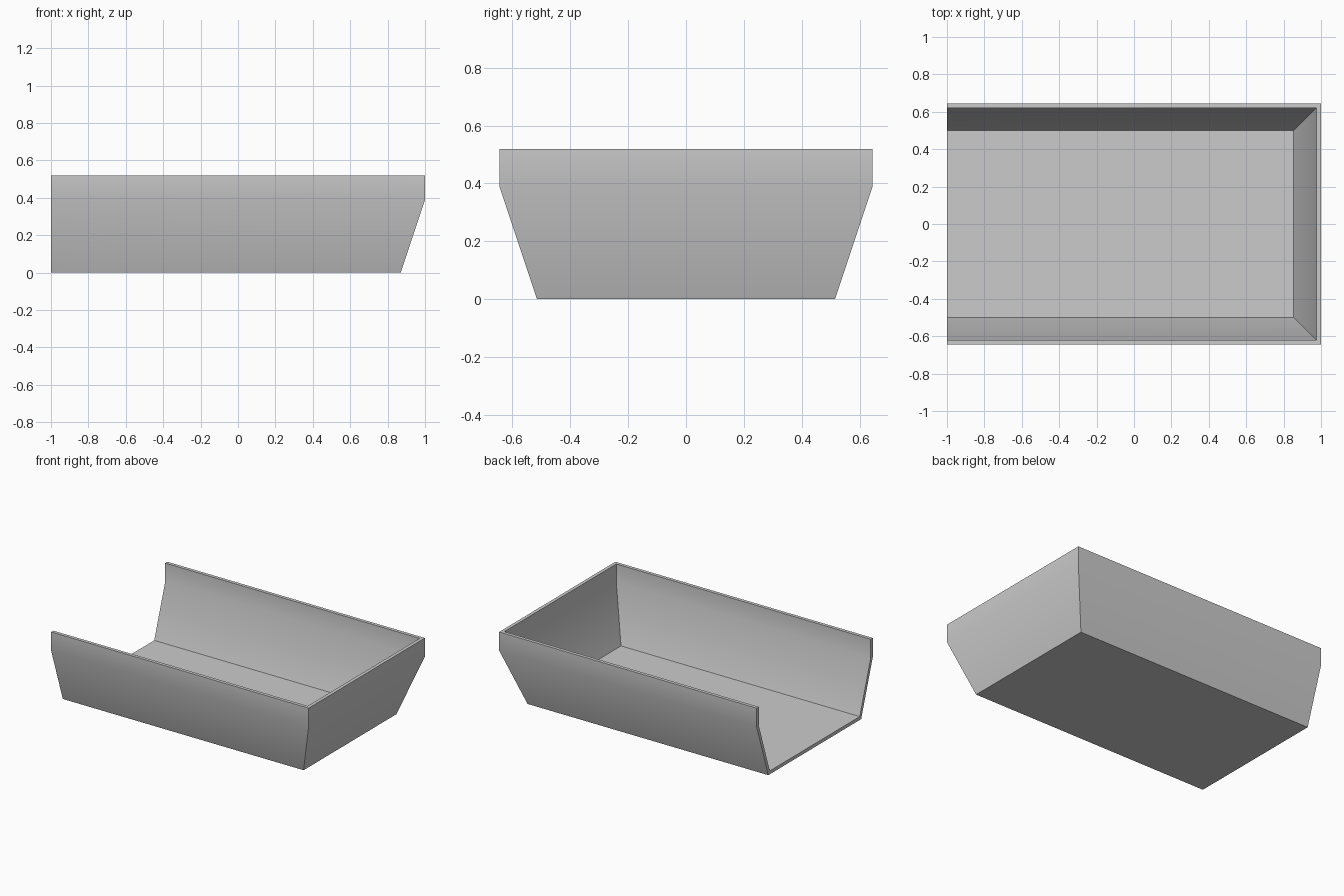
import bpy
import bmesh

cube = bpy.data.objects.get("Cube")
if cube:
    bpy.data.objects.remove(cube, do_unlink=True)

# Plain grey material
grey = bpy.data.materials.new("plain grey")
grey.use_nodes = True
colour = (0.6, 0.6, 0.6, 1)
grey.diffuse_color = colour
grey.node_tree.nodes["Principled BSDF"].inputs["Base Color"].default_value = colour

# Wall section as (half width, height): up the outside, over the rim, down the inside
section = [(0.515, 0), (0.645, 0.39), (0.645, 0.52),
           (0.621, 0.52), (0.621, 0.39), (0.499, 0.024)]
END_OFFSET = 0.355   # closed end sits this far beyond the half width

bm = bmesh.new()


def u_ring(half, z):
    """Three-sided path round the tray, open at -x."""
    end = half + END_OFFSET
    path = [(-1, -half), (end, -half), (end, half), (-1, half)]
    return [bm.verts.new((x, y, z)) for x, y in path]


rings = [u_ring(*point) for point in section]

# Side walls, closed end and rim
for low, high in zip(rings, rings[1:]):
    for i in range(3):
        bm.faces.new((low[i], low[i + 1], high[i + 1], high[i]))

# Underside and inner floor
bm.faces.new(rings[0][::-1])
bm.faces.new(rings[-1])

# Cut edges at the open end
for side in (0, 3):
    for i in range(2):
        bm.faces.new((rings[i][side], rings[i + 1][side],
                      rings[4 - i][side], rings[5 - i][side]))
bm.faces.new((rings[0][0], rings[0][3], rings[5][3], rings[5][0]))

bmesh.ops.recalc_face_normals(bm, faces=bm.faces)
mesh = bpy.data.meshes.new("open_tray")
bm.to_mesh(mesh)
bm.free()
mesh.materials.append(grey)

tray = bpy.data.objects.new("open_tray", mesh)
bpy.context.collection.objects.link(tray)

# Smooth the gentle wall bend, keep the corners sharp
bpy.ops.object.select_all(action="DESELECT")
tray.select_set(True)
bpy.context.view_layer.objects.active = tray
bpy.ops.object.shade_smooth_by_angle(angle=0.52)
